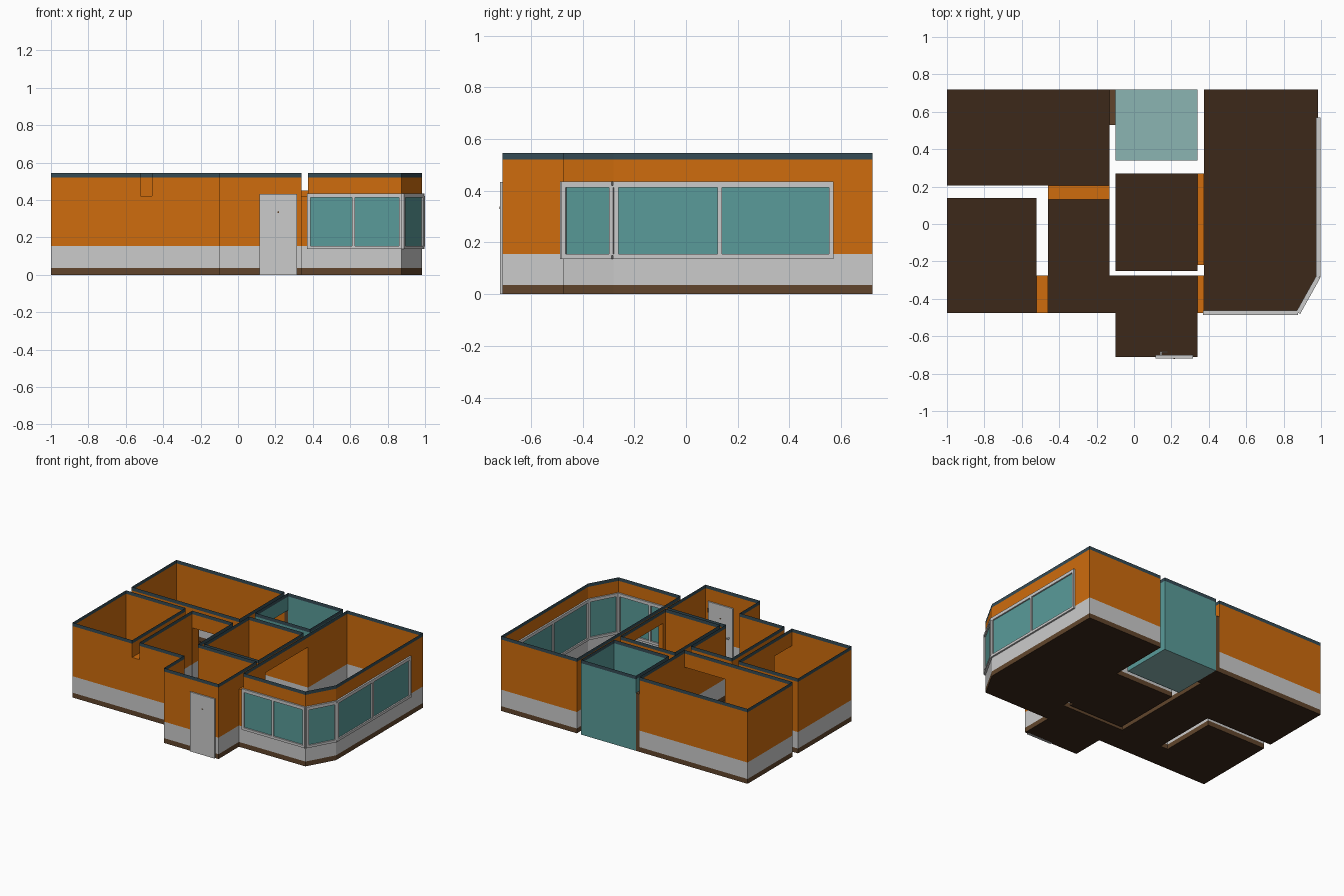
import bpy, bmesh, math
from mathutils import Vector

if "Cube" in bpy.data.objects:
    bpy.data.objects.remove(bpy.data.objects["Cube"])

def mat(name, r, g, b):
    m = bpy.data.materials.new(name)
    m.diffuse_color = (r, g, b, 1)
    m.use_nodes = True
    m.node_tree.nodes["Principled BSDF"].inputs["Base Color"].default_value = m.diffuse_color
    return m

ORANGE = mat("orange_paint", 0.62, 0.15, 0.004)
GREY = mat("pale_grey", 0.52, 0.52, 0.52)
BROWN = mat("skirting_brown", 0.12, 0.06, 0.025)
FLOOR = mat("dark_floor", 0.045, 0.021, 0.010)
CAP = mat("cap_blue", 0.035, 0.07, 0.09)
TEAL = mat("teal_glass", 0.10, 0.33, 0.32)
PALE = mat("balcony_floor", 0.26, 0.46, 0.45)

BANDS = [(0.035, BROWN), (0.155, GREY), (0.52, ORANGE), (0.545, CAP)]
GLASS = [(0.52, TEAL), (0.545, CAP)]

def finish(name, bm, mats):
    me = bpy.data.meshes.new(name)
    bm.to_mesh(me)
    bm.free()
    for m in mats:
        me.materials.append(m)
    ob = bpy.data.objects.new(name, me)
    bpy.context.collection.objects.link(ob)
    return ob

def walls(bm, edges, bands, holes, top=0.545):
    """Banded wall sheets, cut where a hole box (x0,x1,y0,y1,z0,z1) meets them."""
    for a, b in edges:
        a, b = Vector(a), Vector(b)
        d = b - a
        ts, zs = {0.0, 1.0}, {0.0, top} | {z for z, _ in bands if z < top}
        for h in holes:
            for i in (0, 1):
                for v in h[2 * i:2 * i + 2]:
                    if abs(d[i]) > 1e-5 and 0.001 < (v - a[i]) / d[i] < 0.999:
                        ts.add((v - a[i]) / d[i])
            zs |= {z for z in h[4:] if 0 < z < top}
        ts, zs = sorted(ts), sorted(zs)
        for t0, t1 in zip(ts, ts[1:]):
            p, q = a + d * t0, a + d * t1
            m = (p + q) / 2
            for z0, z1 in zip(zs, zs[1:]):
                zm = (z0 + z1) / 2
                if any(h[0] < m.x < h[1] and h[2] < m.y < h[3] and h[4] < zm < h[5] for h in holes):
                    continue
                f = bm.faces.new([bm.verts.new((*c, z)) for c, z in ((p, z0), (q, z0), (q, z1), (p, z1))])
                f.material_index = next(i for i, (z, _) in enumerate(bands) if zm < z)

def flat(bm, pts, z, index):
    bm.faces.new([bm.verts.new((*p, z)) for p in pts]).material_index = index

def rect(x0, x1, y0, y1):
    return [(x0, y0), (x1, y0), (x1, y1), (x0, y1)]

# Passages between rooms: bounds, height, axis along which one walks through
PASSAGES = {
    "bedroom_passage": (-0.46, -0.13, 0.13, 0.205, 0.42, "y"),
    "study_passage": (-0.52, -0.46, -0.475, -0.275, 0.42, "x"),
    "hall_passage": (0.34, 0.375, -0.475, -0.275, 0.42, "x"),
    "kitchen_passage": (0.34, 0.375, -0.22, 0.27, 0.45, "x"),
    "balcony_passage": (-0.13, -0.10, 0.53, 0.72, 0.42, "x"),
}
HOLES = []
for x0, x1, y0, y1, h, ax in PASSAGES.values():
    e, n = 0.005, -0.001
    ex, ey = (e, n) if ax == "x" else (n, e)
    HOLES.append((x0 - ex, x1 + ex, y0 - ey, y1 + ey, -1, h))
HOLES.append((0.385, 1.1, -0.6, 0.555, 0.15, 0.42))       # wraparound window
HOLES.append((0.12, 0.31, -0.73, -0.70, -1, 0.425))       # front door

# Rooms: outline, wall bands, floor material
ROOMS = {
    "bedroom": (rect(-1, -0.13, 0.205, 0.72), BANDS, FLOOR),
    "study": (rect(-1, -0.52, -0.475, 0.14), BANDS, FLOOR),
    "hall": ([(-0.46, 0.13), (-0.46, -0.475), (-0.1, -0.475), (-0.1, -0.71), (0.34, -0.71),
              (0.34, -0.275), (-0.13, -0.275), (-0.13, 0.13)], BANDS, FLOOR),
    "kitchen": (rect(-0.1, 0.34, -0.25, 0.27), BANDS, FLOOR),
    "balcony": (rect(-0.1, 0.34, 0.34, 0.72), GLASS, PALE),
    "living_room": ([(0.375, -0.475), (0.875, -0.475), (0.985, -0.28), (0.985, 0.72), (0.375, 0.72)],
                    BANDS, FLOOR),
}
for name, (pts, bands, floor) in ROOMS.items():
    bm = bmesh.new()
    walls(bm, list(zip(pts, pts[1:] + pts[:1])), bands, HOLES)
    flat(bm, pts, 0.002, len(bands))
    finish(name, bm, [m for _, m in bands] + [floor])

for name, (x0, x1, y0, y1, h, ax) in PASSAGES.items():
    bm = bmesh.new()
    p = rect(x0, x1, y0, y1)
    sides = [(p[0], p[1]), (p[3], p[2])] if ax == "x" else [(p[0], p[3]), (p[1], p[2])]
    bands = [(0.545, BROWN)] if name == "balcony_passage" else BANDS
    walls(bm, sides, bands, [], h)
    flat(bm, p, h, min(2, len(bands) - 1))
    flat(bm, p, 0.002, len(bands))
    finish(name, bm, [m for _, m in bands] + [FLOOR])

def bar(name, a, b, z0, z1, t, m):
    """Upright slab of thickness t running along the plan line a-b."""
    a, b = Vector(a), Vector(b)
    d = b - a
    bm = bmesh.new()
    bmesh.ops.create_cube(bm, size=1)
    ob = finish(name, bm, [m])
    ob.scale = (d.length, t, z1 - z0)
    ob.location = (*((a + b) / 2), (z0 + z1) / 2)
    ob.rotation_euler.z = math.atan2(d.y, d.x)
    return ob

# Wraparound window: rails, posts and panes along the bay
SEGS = [((0.37, -0.475), (0.878, -0.475), (0.0, 0.47, 0.965)),
        ((0.878, -0.475), (0.985, -0.283), (0.0, 0.955)),
        ((0.985, -0.283), (0.985, 0.57), (0.005, 0.475, 0.98))]
for a, b, posts in SEGS:
    A, B = Vector(a), Vector(b)
    u = (B - A).normalized()
    L = (B - A).length
    bar("window_sill", A, B, 0.137, 0.155, 0.024, GREY)
    bar("window_head", A, B, 0.412, 0.435, 0.024, GREY)
    for s in posts:
        p = A + u * s * L
        bar("window_post", p, p + u * 0.017, 0.15, 0.42, 0.023, GREY)
    for s, e in zip(posts, posts[1:]):
        bar("window_pane", A + u * (s * L + 0.017), A + u * e * L, 0.155, 0.412, 0.004, TEAL)

# Front door with spyhole, inner handle and hinges
bar("front_door", (0.115, -0.71), (0.315, -0.71), 0.0, 0.433, 0.018, GREY)

def peg(name, x, y, z, r, depth, axis_y=True):
    bpy.ops.mesh.primitive_cylinder_add(vertices=12, radius=r, depth=depth, location=(x, y, z),
                                        rotation=(math.pi / 2, 0, 0) if axis_y else (0, 0, 0))
    ob = bpy.context.object
    ob.name = name
    ob.data.materials.append(BROWN if r < 0.0055 else GREY)

peg("spyhole", 0.215, -0.71, 0.335, 0.005, 0.021)
peg("handle_stem", 0.145, -0.695, 0.21, 0.006, 0.02)
bar("handle_lever", (0.14, -0.685), (0.18, -0.685), 0.205, 0.215, 0.006, GREY)
for z in (0.07, 0.22, 0.37):
    peg("door_hinge", 0.312, -0.7, z, 0.004, 0.03, False)
